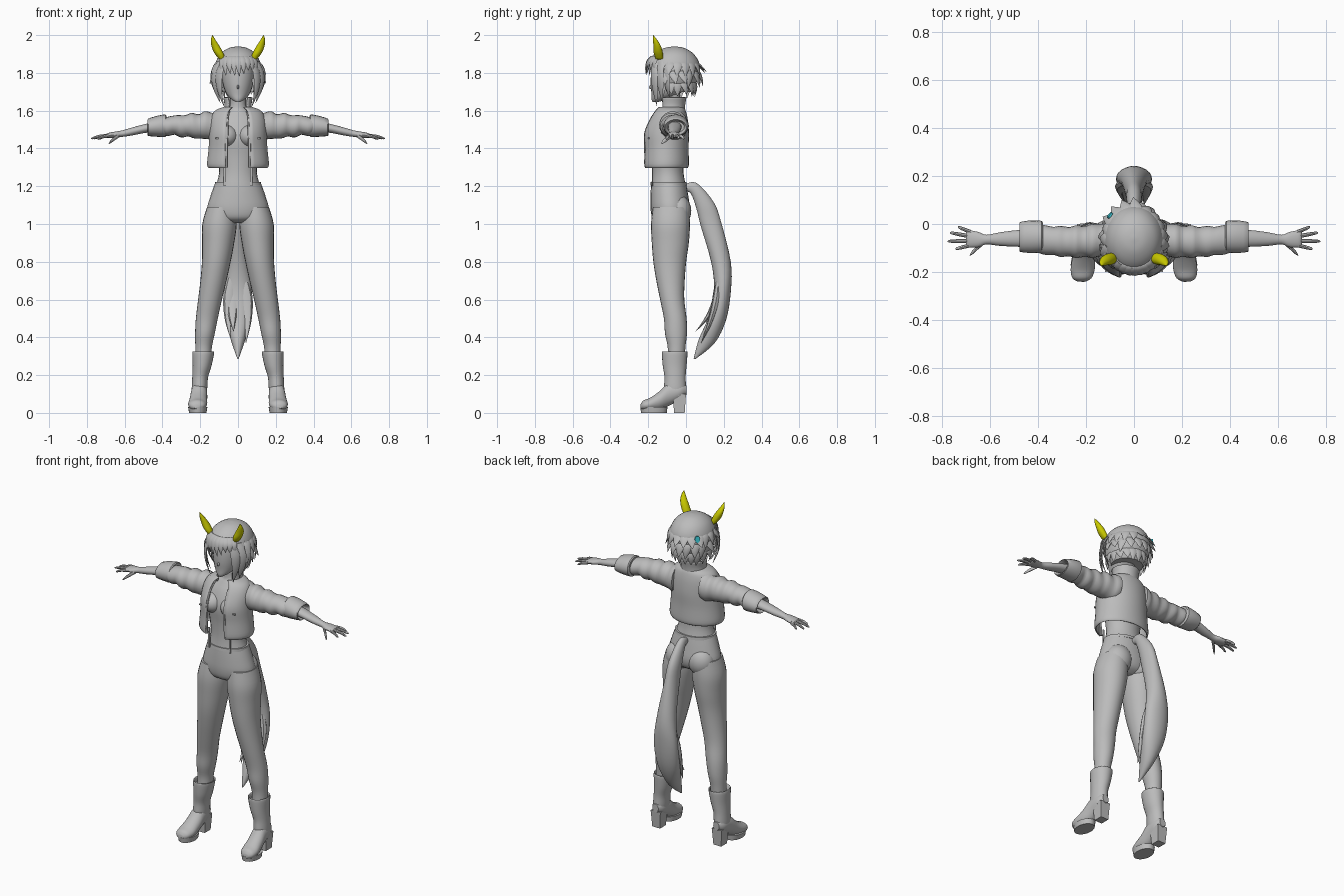
import bpy, bmesh, math, random
from mathutils import Vector as V

random.seed(4)

def material(name, rgb):
    m = bpy.data.materials.new(name)
    m.diffuse_color = (*rgb, 1)
    return m

GREY = material("soft_grey", (0.5, 0.5, 0.5))
YELLOW = material("ear_yellow", (0.6, 0.6, 0.0))
CYAN = material("clip_cyan", (0.05, 0.6, 0.7))

def finish(name, bm, mat=GREY, thick=0):
    bmesh.ops.recalc_face_normals(bm, faces=bm.faces)
    me = bpy.data.meshes.new(name)
    bm.to_mesh(me)
    bm.free()
    me.materials.append(mat)
    ob = bpy.data.objects.new(name, me)
    bpy.context.collection.objects.link(ob)
    if thick:
        mod = ob.modifiers.new("thickness", 'SOLIDIFY')
        mod.thickness = thick
    return ob

def loft(name, rings, n=24, steps=4, mat=GREY, gap=None, thick=0, cut=None):
    """Skin a smooth surface through rings (centre, u axis, v axis); gap opens it at the front."""
    data = [[c for vec in r for c in vec] for r in rings]
    fine = []
    for i in range(len(data) - 1):
        a, b, c, d = (data[max(0, min(len(data) - 1, i + k))] for k in (-1, 0, 1, 2))
        for s in range(steps):
            t = s / steps
            fine.append([0.5 * (2*q + (r - p)*t + (2*p - 5*q + 4*r - w)*t*t + (3*q - p - 3*r + w)*t**3)
                         for p, q, r, w in zip(a, b, c, d)])
    fine.append(data[-1])
    bm = bmesh.new()
    rows = []
    g = gap or 0
    for f in fine:
        c, u, v = V(f[:3]), V(f[3:6]), V(f[6:])
        span = 2*math.pi - 2*g
        angs = [-math.pi/2 + g + span * k / (n - 1 if gap else n) for k in range(n)]
        rows.append([bm.verts.new(c + u*math.cos(a) + v*math.sin(a)) for a in angs])
    for r0, r1 in zip(rows, rows[1:]):
        for k in range(n - 1 if gap else n):
            j = (k + 1) % n
            bm.faces.new((r0[k], r0[j], r1[j], r1[k]))
    if not gap:
        bm.faces.new(rows[0])
        bm.faces.new(rows[-1])
    if cut:
        bmesh.ops.delete(bm, geom=[f for f in bm.faces if cut(f.calc_center_median())], context='FACES')
    return finish(name, bm, mat, thick)

# ring makers, facing along z, x and y
def zr(x, y, z, rx, ry): return ((x, y, z), (rx, 0, 0), (0, ry, 0))
def xr(x, y, z, ry, rz): return ((x, y, z), (0, ry, 0), (0, 0, rz))
def yr(x, y, z, rx, rz): return ((x, y, z), (rx, 0, 0), (0, 0, rz))

def ball(name, c, r, mat=GREY):
    bm = bmesh.new()
    bmesh.ops.create_uvsphere(bm, u_segments=24, v_segments=14, radius=1)
    bmesh.ops.scale(bm, vec=r, verts=bm.verts)
    bmesh.ops.translate(bm, vec=c, verts=bm.verts)
    return finish(name, bm, mat)

def box(name, c, size, taper=1):
    bm = bmesh.new()
    bmesh.ops.create_cube(bm, size=1)
    for v in bm.verts:
        k = taper if v.co.z < 0 else 1
        v.co = V((v.co.x*size[0]*k, v.co.y*size[1]*k, v.co.z*size[2])) + V(c)
    return finish(name, bm)

def lock(name, p0, p1, p2, w, out, flat=0.3):
    """Pointed hair lock along a bent path, wide across the outward direction."""
    p0, p1, p2 = V(p0), V(p1), V(p2)
    out = V(out).normalized()
    side = V((0, 0, 1)).cross(out).normalized()
    rings = []
    for t, k in ((0, .6), (.25, 1), (.5, .9), (.75, .55), (1, .02)):
        c = p0*(1-t)**2 + p1*2*t*(1-t) + p2*t*t
        rings.append((c, side*w*k, out*w*k*flat))
    return loft(name, rings, 8, 2)

# head and body
loft("head", [zr(0, -.165, 1.645, .01, .012), zr(0, -.14, 1.66, .035, .042), zr(0, -.108, 1.69, .062, .075),
              zr(0, -.09, 1.74, .08, .097), zr(0, -.08, 1.8, .088, .105), zr(0, -.075, 1.87, .08, .1)])
ball("nose", (0, -.187, 1.725), (.006, .01, .01))
loft("torso", [zr(0, -.092, 1.19, .122, .094), zr(0, -.095, 1.27, .1, .082), zr(0, -.095, 1.36, .11, .083),
               zr(0, -.098, 1.46, .125, .088), zr(0, -.085, 1.54, .118, .075), zr(0, -.075, 1.59, .075, .055),
               zr(0, -.072, 1.62, .044, .044), zr(0, -.075, 1.7, .042, .042)])
loft("pelvis", [zr(0, -.092, 1.22, .12, .092), zr(0, -.088, 1.15, .145, .1), zr(0, -.084, 1.08, .163, .104),
                zr(0, -.085, 1.03, .14, .09), zr(0, -.085, 1.005, .08, .05)])
loft("waistband", [zr(0, -.092, 1.205, .124, .097), zr(0, -.092, 1.222, .122, .095)], steps=1)

# cropped open jacket with collar
loft("jacket", [zr(0, -.108, 1.3, .152, .113), zr(0, -.108, 1.32, .158, .118), zr(0, -.108, 1.4, .15, .116),
                zr(0, -.108, 1.48, .146, .118), zr(0, -.096, 1.55, .14, .1), zr(0, -.086, 1.595, .118, .08),
                zr(0, -.08, 1.615, .07, .065)], n=36, gap=.42, thick=-.006)
loft("collar", [zr(0, -.076, 1.585, .078, .07), zr(0, -.074, 1.63, .072, .07), zr(0, -.072, 1.67, .078, .075)],
     gap=.75, thick=-.007)

for s, side in ((1, "left"), (-1, "right")):
    # chest, seat and jacket front edges
    ball(side + "_chest", (s*.06, -.14, 1.465), (.062, .072, .06))
    ball(side + "_seat", (s*.075, -.042, 1.07), (.078, .07, .085))
    loft(side + "_jacket_edge", [zr(s*.062, -.208, 1.3, .008, .006), zr(s*.06, -.217, 1.45, .008, .006),
                                 zr(s*.057, -.185, 1.55, .008, .006), zr(s*.05, -.14, 1.6, .008, .006)], 8)
    box(side + "_hanging_strap", (s*.07, -.177, 1.26), (.012, .006, .12))
    box(side + "_chest_pocket", (s*.1, -.197, 1.455), (.04, .008, .008))

    # sleeve with soft folds, turned cuff
    folds = []
    for i in range(15):
        t = i / 14
        k = 1 + .05 * math.sin(i * 2.1)
        folds.append(xr(s*(.09 + .31*t), -.062 + .012*math.sin(t*3) * -1, 1.52 + .004*math.cos(i*1.7),
                        (.072 - .014*t)*k, (.08 - .034*t)*k))
    loft(side + "_sleeve", folds, 20, 2)
    loft(side + "_cuff", [xr(s*.38, -.053, 1.522, .052, .046), xr(s*.385, -.053, 1.52, .066, .06),
                          xr(s*.43, -.053, 1.517, .068, .055), xr(s*.475, -.054, 1.512, .062, .046),
                          xr(s*.472, -.054, 1.512, .052, .038), xr(s*.44, -.054, 1.514, .045, .03)], 20, 2)

    # forearm, hand and spread fingers
    loft(side + "_forearm", [xr(s*.4, -.058, 1.52, .036, .03), xr(s*.48, -.06, 1.508, .035, .024),
                             xr(s*.56, -.063, 1.49, .028, .021), xr(s*.615, -.065, 1.478, .02, .017),
                             xr(s*.65, -.065, 1.473, .032, .016), xr(s*.69, -.062, 1.468, .036, .013),
                             xr(s*.7, -.062, 1.466, .03, .006)], 16)
    tips = ((.745, -.104, 1.45), (.778, -.072, 1.453), (.768, -.036, 1.453), (.735, -.012, 1.452))
    for i, tip in enumerate(tips):
        r = V((s*.68, -.088 + .018*i, 1.468))
        e = V((s*tip[0], tip[1], tip[2]))
        m = r.lerp(e, .55) + V((0, 0, .004))
        loft(side + "_finger", [xr(*r, .009, .01), xr(*m, .008, .0085), xr(*r.lerp(e, .9), .006, .006),
                                xr(*e, .001, .001)], 8, 3)
    loft(side + "_thumb", [xr(s*.63, -.078, 1.47, .012, .012), xr(s*.655, -.1, 1.452, .01, .011),
                           xr(s*.675, -.12, 1.435, .008, .008), xr(s*.685, -.13, 1.425, .001, .001)], 8, 3)

    # leg
    loft(side + "_leg", [zr(s*.09, -.08, 1.09, .074, .095), zr(s*.098, -.082, 1.0, .091, .103),
                         zr(s*.105, -.083, .9, .085, .098), zr(s*.115, -.086, .8, .076, .087),
                         zr(s*.13, -.082, .7, .069, .075), zr(s*.148, -.073, .6, .063, .064),
                         zr(s*.165, -.057, .5, .058, .06), zr(s*.175, -.053, .42, .052, .058),
                         zr(s*.182, -.05, .35, .044, .047), zr(s*.184, -.052, .28, .042, .045)])

    # heeled boot
    loft(side + "_boot_shaft", [zr(s*.184, -.058, .3, .048, .055), zr(s*.184, -.06, .322, .052, .062),
                                zr(s*.184, -.06, .318, .058, .068), zr(s*.19, -.06, .25, .05, .063),
                                zr(s*.2, -.058, .19, .042, .056), zr(s*.204, -.058, .13, .041, .058),
                                zr(s*.206, -.055, .09, .036, .05)])
    loft(side + "_boot_foot", [yr(s*.204, .002, .12, .02, .025), yr(s*.205, -.03, .115, .038, .045),
                               yr(s*.206, -.09, .1, .043, .062), yr(s*.21, -.14, .065, .047, .05),
                               yr(s*.214, -.19, .046, .05, .034), yr(s*.217, -.225, .04, .04, .026),
                               yr(s*.218, -.24, .034, .018, .012)])
    loft(side + "_boot_sole", [zr(s*.213, -.17, 0, .046, .068), zr(s*.213, -.17, .03, .051, .072)], 24, 1)
    box(side + "_boot_heel", (s*.205, -.035, .05), (.065, .07, .1), .8)

    # animal ear
    loft(side + "_ear", [((s*.088, -.14, 1.87), (.016, 0, .006*s), (0, .018, 0)),
                         ((s*.1, -.146, 1.9), (.028, 0, .01*s), (0, .024, 0)),
                         ((s*.117, -.152, 1.94), (.025, 0, .008*s), (0, .02, 0)),
                         ((s*.13, -.164, 1.975), (.013, 0, .004*s), (0, .011, 0)),
                         ((s*.135, -.174, 2.0), (.001, 0, 0), (0, .001, 0))], 16, 4, YELLOW)

    # long locks framing the face
    for w, x, y, tipz in ((.026, .098, -.165, 1.62), (.028, .118, -.135, 1.64), (.026, .125, -.1, 1.67)):
        lock(side + "_side_lock", (s*(x - .02), y, 1.86), (s*(x + .03), y - .01, 1.76),
             (s*(x - .025), y + .012, tipz), w, (s*.7, -.7, 0))

# hair cap, open over the face
loft("hair_cap", [zr(0, -.06, 1.94, .006, .006), zr(0, -.062, 1.931, .05, .055), zr(0, -.064, 1.9, .094, .105),
                  zr(0, -.066, 1.85, .12, .137), zr(0, -.066, 1.8, .125, .137), zr(0, -.064, 1.75, .115, .12),
                  zr(0, -.06, 1.7, .09, .085)], 36, 4,
     cut=lambda c: c.z < 1.84 and c.y < -.1 and abs(c.x) < .1)

def around(a, r, z):
    return (math.cos(a)*r*.9, -.066 + math.sin(a)*r, z)

# fringe
for i in range(9):
    a = -math.pi/2 + (i - 4) * .19
    lock("fringe_lock", around(a, .115, 1.89), around(a, .155, 1.86),
         around(a + .06, .145, 1.795 + random.uniform(-.015, .02)), .02, around(a, 1, 0))

# layered locks round the sides and back
for row, (z0, z1, r0, r2) in enumerate(((1.86, 1.79, .12, .165), (1.82, 1.73, .125, .155), (1.77, 1.675, .105, .115))):
    for i in range(13):
        a = -.5 + (math.pi + 1) * (i + .5 * (row % 2)) / 12.5
        j = random.uniform(-.015, .015)
        lock("back_lock", around(a, r0, z0), around(a, r0 + .025, (z0 + z1)/2 + .01),
             around(a + j*8, r2 + j, z1 + j), .026, around(a, 1, 0.0))

# hair clip
d = V((-.75, .65, .15)).normalized()
t = V((0, 0, 1)).cross(d).normalized()
p = V((-.1, .035, 1.845))
loft("hair_clip", [(p - d*.003, t*.014, t.cross(d)*.019), (p + d*.006, t*.014, t.cross(d)*.019)], 16, 1, CYAN)

# tail with loose pointed strands
tail = ((-.01, 1.19, .013, 0, .018), (.04, 1.19, .022, .015, .028), (.1, 1.1, .032, .045, .018),
        (.132, 1.0, .036, .054, .01), (.185, .8, .055, .052, 0), (.193, .65, .074, .045, 0),
        (.165, .5, .068, .048, -.005), (.11, .38, .036, .042, -.01), (.045, .285, .003, .005, 0))
loft("tail", [((0, y, z), (rx, 0, 0), (0, vy, vz)) for y, z, rx, vy, vz in tail])
for x, z0, y2, z2 in ((-.035, .72, .09, .4), (.035, .7, .08, .37), (-.02, .66, .05, .43)):
    lock("tail_strand", (x, .17, z0), (x*1.8, .17, .55), (x*1.2, y2, z2), .03, (0, -1, 0), .7)

# smooth shading with crisp edges
bpy.ops.object.select_all(action='SELECT')
bpy.context.view_layer.objects.active = bpy.context.selected_objects[0]
bpy.ops.object.shade_smooth_by_angle(angle=math.radians(40))
